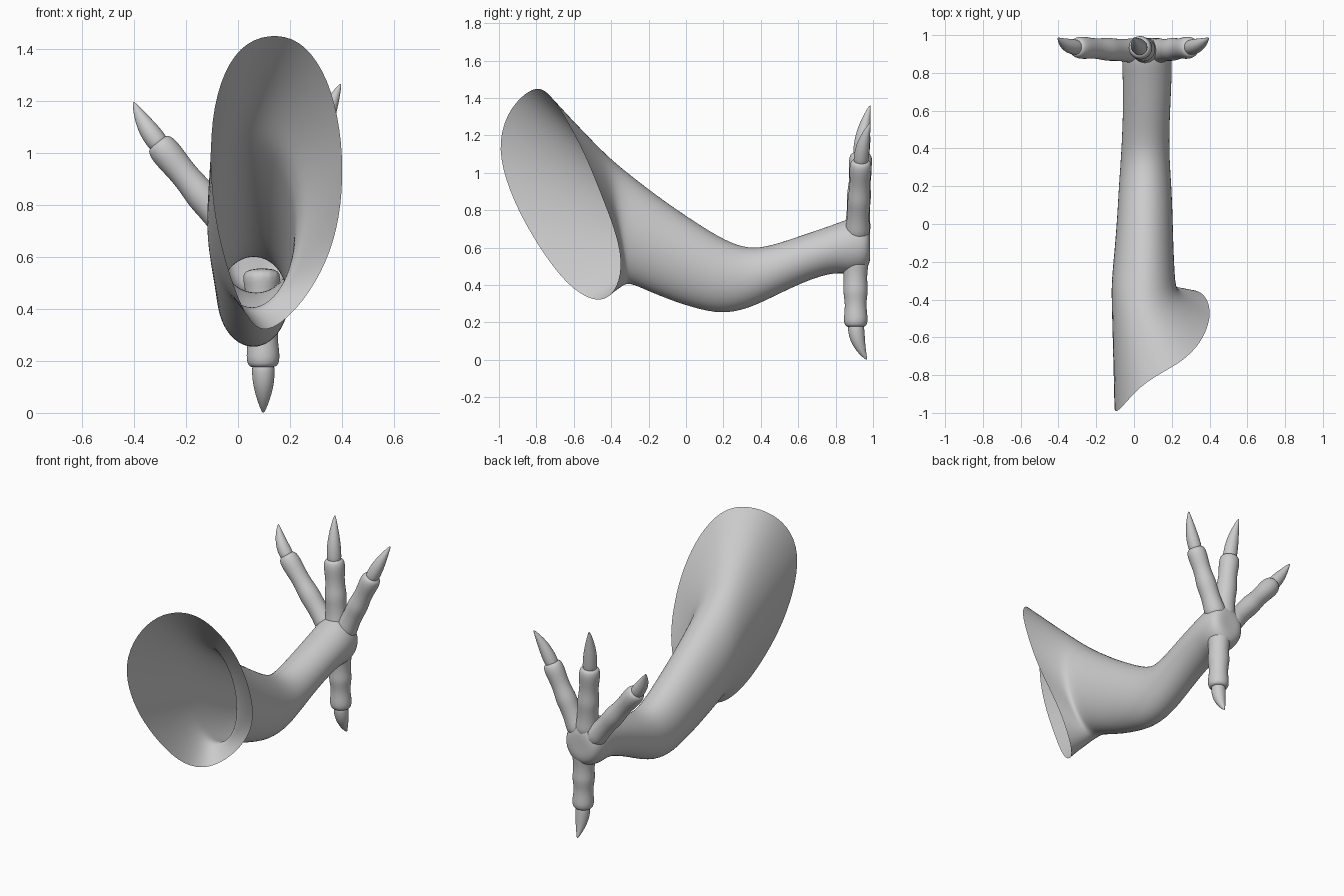
import bpy, bmesh, math
from mathutils import Vector

if "Cube" in bpy.data.objects:
    bpy.data.objects.remove(bpy.data.objects["Cube"])


def loft(name, rings, cap_start=False, cap_end=False, levels=2):
    """Skin a list of equal-length point rings and smooth the result."""
    bm = bmesh.new()
    vr = [[bm.verts.new(p) for p in r] for r in rings]
    n = len(rings[0])
    for a, b in zip(vr, vr[1:]):
        for i in range(n):
            j = (i + 1) % n
            bm.faces.new((a[i], a[j], b[j], b[i]))
    if cap_start:
        bm.faces.new(vr[0])
    if cap_end:
        bm.faces.new(vr[-1])
    bmesh.ops.recalc_face_normals(bm, faces=bm.faces)
    # Outward means the wall normals point away from the ring centre
    bm.normal_update()
    k = len(vr) // 2
    mid = sum((v.co for v in vr[k]), Vector()) / n
    if sum((v.co - mid).dot(v.normal) for v in vr[k]) < 0:
        bmesh.ops.reverse_faces(bm, faces=bm.faces)
    me = bpy.data.meshes.new(name)
    bm.to_mesh(me)
    bm.free()
    for p in me.polygons:
        p.use_smooth = True
    ob = bpy.data.objects.new(name, me)
    bpy.context.collection.objects.link(ob)
    sub = ob.modifiers.new("smooth", 'SUBSURF')
    sub.levels = sub.render_levels = levels
    return ob


N = 16


def leg_ring(ty, tz, by, bz, x0, x1, grow=1.025):
    """Elliptical section between a top and a bottom point, from x0 to x1."""
    c = Vector(((x0 + x1) / 2, (ty + by) / 2, (tz + bz) / 2))
    up = Vector((0, ty - by, tz - bz)) / 2 * grow
    side = Vector(((x1 - x0) / 2 * grow, 0, 0))
    return [c + up * math.cos(a) + side * math.sin(a)
            for a in (2 * math.pi * i / N for i in range(N))]


# Flared open rim of the thigh, from the top round by the +x side
rim = [Vector(p) for p in (
    (.15, -.785, 1.46), (.26, -.725, 1.42), (.35, -.635, 1.28), (.395, -.535, 1.09),
    (.405, -.46, .90), (.385, -.385, .71), (.325, -.34, .54), (.22, -.36, .385),
    (.10, -.45, .295), (.03, -.60, .365), (-.03, -.73, .52), (-.08, -.845, .70),
    (-.105, -.945, .90), (-.105, -1.01, 1.13), (-.055, -.96, 1.32), (.03, -.86, 1.43))]

# Leg sections: top y, top z, bottom y, bottom z, x range
sections = [
    (-.40, 1.07, -.31, .415, -.12, .222),
    (-.29, .98, -.24, .385, -.115, .215),
    (-.12, .85, -.10, .325, -.10, .208),
    (.05, .735, .05, .275, -.088, .204),
    (.21, .635, .19, .245, -.08, .198),
    (.34, .59, .33, .27, -.07, .188),
    (.46, .61, .50, .355, -.062, .186),
    (.62, .665, .66, .43, -.057, .193),
    (.80, .725, .80, .47, -.06, .20),
    (.88, .76, .88, .455, -.065, .20),
    (.96, .745, .96, .475, -.05, .19),
    (.985, .70, .985, .52, -.01, .15),
    (.985, .64, .985, .57, .04, .10)]
rings = [leg_ring(*s) for s in sections]
flare = [[a.lerp(b, t) for a, b in zip(rim, rings[0])] for t in (0, .35, .7)]
loft("leg", flare + rings, cap_end=True)

# Knuckled toe profile: position along the toe, radius
TOE = [(0, .085), (.2, .066), (.38, .064), (.5, .070), (.64, .060), (.76, .060),
       (.9, .067), (.98, .062), (1.02, .047)]
# Claw profile: position from toe end to tip, radius
CLAW = [(.05, .046), (.35, .043), (.65, .029), (.9, .012), (1, .003)]


def sweep(name, path, M=12):
    """Round rings along a path of (centre, radius)."""
    rings = []
    for i, (c, r) in enumerate(path):
        d = path[min(i + 1, len(path) - 1)][0] - path[max(i - 1, 0)][0]
        u = Vector((0, 1, 0))
        u = (u - d.normalized() * u.dot(d.normalized())).normalized()
        w = d.normalized().cross(u)
        rings.append([c + (u * math.cos(a) + w * math.sin(a)) * r * 1.04
                      for a in (2 * math.pi * k / M for k in range(M))])
    return loft(name, rings, True, True)


def toe(name, base, end, tip, s=1.0):
    base, end, tip = Vector(base), Vector(end), Vector(tip)
    sweep(name, [(base.lerp(end, t), r * s) for t, r in TOE])
    # Claw bends towards the sole near the tip
    d = (end - base).normalized() * (tip - end).length
    path = [(Vector(end) - d * .08, .04 * s)]
    for t, r in CLAW:
        straight = end + d * t
        path.append((straight.lerp(end.lerp(tip, t), t), r * s))
    sweep(name + "_claw", path)


toe("middle_toe", (.065, .915, .66), (.03, .935, 1.10), (.0, .985, 1.36), .95)
toe("left_toe", (.03, .915, .63), (-.305, .935, 1.035), (-.402, .985, 1.195), .9)
toe("right_toe", (.11, .915, .65), (.30, .935, 1.06), (.395, .985, 1.265), .9)
toe("back_toe", (.09, .905, .56), (.097, .908, .18), (.097, .967, 0.0), .97)
